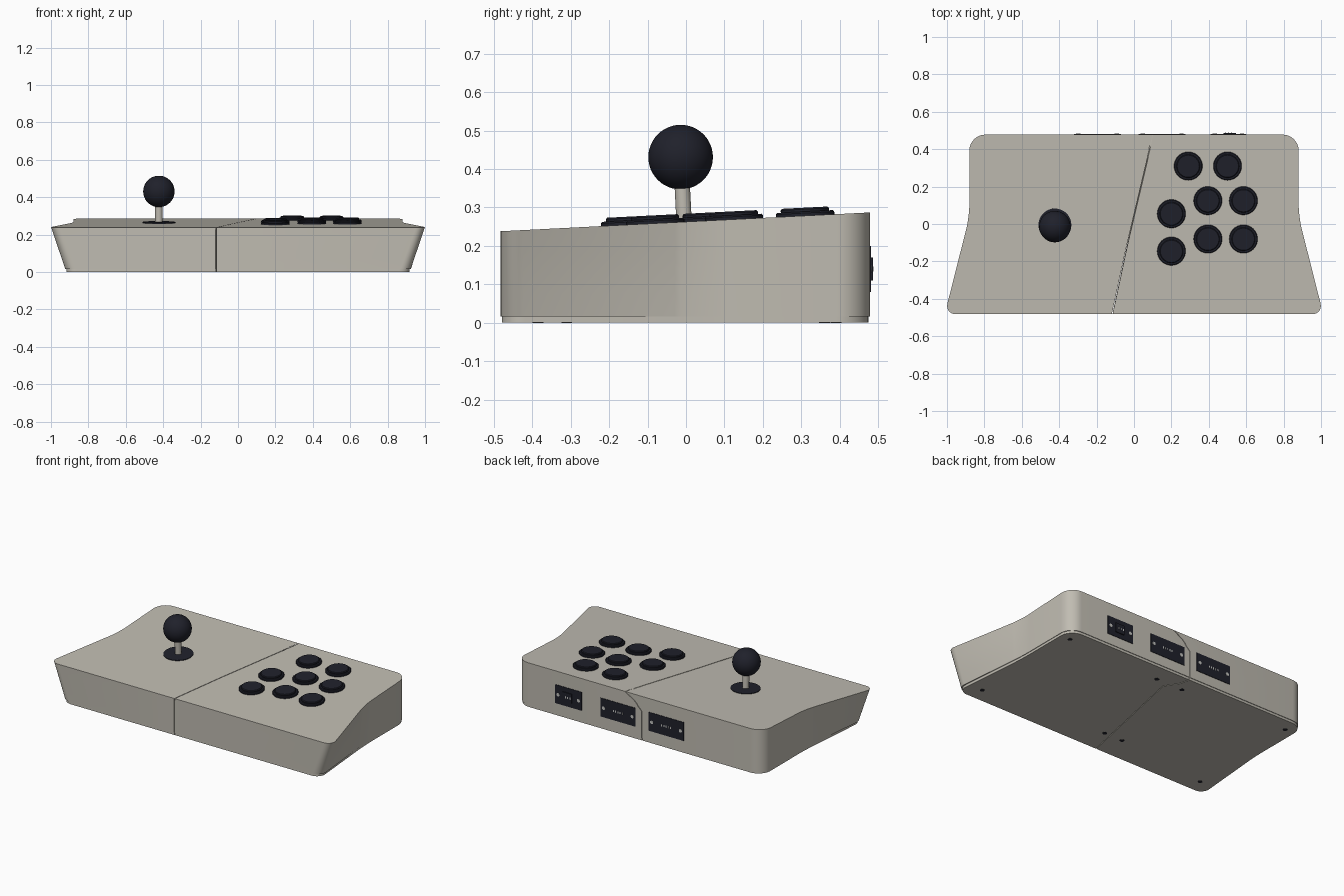
import bpy, bmesh, math
from mathutils import Vector

cube = bpy.data.objects.get("Cube")
if cube:
    bpy.data.objects.remove(cube)


def material(name, rgb):
    m = bpy.data.materials.new(name)
    m.use_nodes = True
    m.diffuse_color = (*rgb, 1)
    m.node_tree.nodes["Principled BSDF"].inputs["Base Color"].default_value = (*rgb, 1)
    return m


beige = material("warm_grey", (0.53, 0.505, 0.445))
dark = material("dark_navy", (0.014, 0.015, 0.024))
silver = material("light_metal", (0.55, 0.55, 0.53))

SLOPE = 0.0509
TILT = math.atan(SLOPE)


def top_z(y):
    return 0.2627 + SLOPE * y


def finish(name, bm, mat, smooth=True):
    bmesh.ops.recalc_face_normals(bm, faces=bm.faces)
    me = bpy.data.meshes.new(name)
    bm.to_mesh(me)
    bm.free()
    ob = bpy.data.objects.new(name, me)
    bpy.context.collection.objects.link(ob)
    if mat:
        me.materials.append(mat)
    if smooth:
        shade(ob)
    return ob


def select(ob):
    bpy.ops.object.select_all(action='DESELECT')
    ob.select_set(True)
    bpy.context.view_layer.objects.active = ob


def shade(ob):
    select(ob)
    bpy.ops.object.shade_smooth_by_angle(angle=math.radians(30))


def apply_modifier(ob, mod):
    select(ob)
    bpy.ops.object.modifier_apply(modifier=mod.name)


# Rounded case outline; the front half-width varies with height
def outline(front, inset=0.0, steps=8):
    half = [(0.88, 0.478, 0.085), (0.88, 0.04, 0.07), (front, -0.482, 0.06)]
    corners = half + [(-x, y, d) for x, y, d in reversed(half)]
    pts = []
    for i, (x, y, d) in enumerate(corners):
        c = Vector((x, y))
        prev = Vector(corners[i - 1][:2])
        nxt = Vector(corners[(i + 1) % len(corners)][:2])
        a = c + (prev - c).normalized() * d
        b = c + (nxt - c).normalized() * d
        ha, hb = a.lerp(c, 0.55), b.lerp(c, 0.55)
        for k in range(steps + 1):
            t = k / steps
            s = 1 - t
            pts.append(a * s**3 + ha * 3 * s * s * t + hb * 3 * s * t * t + b * t**3)
    return [Vector((p.x * (1 - inset / 0.9), p.y * (1 - inset / 0.48))) for p in pts]


def loft(name, rings, mat):
    bm = bmesh.new()
    loops = [[bm.verts.new(p) for p in ring] for ring in rings]
    for lo, hi in zip(loops, loops[1:]):
        n = len(lo)
        for i in range(n):
            j = (i + 1) % n
            bm.faces.new((lo[i], lo[j], hi[j], hi[i]))
    bm.faces.new(loops[0])
    bm.faces.new(loops[-1])
    return finish(name, bm, mat, False)


BOTTOM, TOP = 0.925, 1.012
rings = []
for k in range(5):
    t = k / 4
    ring = outline(BOTTOM + 0.005 + (TOP - BOTTOM - 0.005) * t)
    rings.append([(p.x, p.y, 0.017 + (top_z(p.y) - 0.017) * t) for p in ring])
case = loft("case", rings, beige)
base_plate = loft("base_plate", [[(p.x, p.y, z) for p in outline(BOTTOM, 0.003)]
                                 for z in (0.001, 0.0165)], beige)

# Seam that splits the case: a thin curved sheet used as a cutter
stations = [(-0.6, -0.142, -0.142), (0.32, 0.067, 0.052), (0.36, 0.076, 0.03),
            (0.40, 0.085, 0.0), (0.52, 0.108, -0.03)]
bm = bmesh.new()
grid = []
for y, upper, lower in stations:
    grid.append([bm.verts.new((lower + (upper - lower) * f, y, z))
                 for z, f in ((-0.05, 0), (0.19, 0), (0.23, 0.3), (0.285, 1), (0.4, 1))])
for a, b in zip(grid, grid[1:]):
    for i in range(len(a) - 1):
        bm.faces.new((a[i], a[i + 1], b[i + 1], b[i]))
bmesh.ops.triangulate(bm, faces=bm.faces)
seam = finish("seam_cutter", bm, None, False)
solid = seam.modifiers.new("thickness", 'SOLIDIFY')
solid.thickness = 0.004
solid.offset = 0
apply_modifier(seam, solid)
for ob in (case, base_plate):
    cut = ob.modifiers.new("seam", 'BOOLEAN')
    cut.operation = 'DIFFERENCE'
    cut.solver = 'EXACT'
    cut.object = seam
    apply_modifier(ob, cut)
    shade(ob)
bpy.data.objects.remove(seam)


# Turned parts, standing square to the sloping top
def lathe(name, profile, x, y, mat, segs=40, tilt=TILT, z=None):
    bm = bmesh.new()
    rows = [[bm.verts.new((r * math.cos(2 * math.pi * i / segs),
                           r * math.sin(2 * math.pi * i / segs), h)) for i in range(segs)]
            for r, h in profile]
    for lo, hi in zip(rows, rows[1:]):
        for i in range(segs):
            j = (i + 1) % segs
            bm.faces.new((lo[i], lo[j], hi[j], hi[i]))
    bm.faces.new(rows[0])
    bm.faces.new(rows[-1])
    ob = finish(name, bm, mat)
    ob.location = (x, y, top_z(y) if z is None else z)
    ob.rotation_euler.x = tilt
    return ob


# Push buttons
button = [(0.076, -0.004), (0.076, 0.007), (0.072, 0.011), (0.063, 0.011),
          (0.063, 0.017), (0.059, 0.021)]
spots = [(0.29, 0.31), (0.50, 0.31), (0.20, 0.055), (0.395, 0.125), (0.585, 0.125),
         (0.20, -0.145), (0.395, -0.08), (0.585, -0.08)]
for n, (x, y) in enumerate(spots):
    lathe(f"button_{n + 1}", button, x, y, dark)

# Joystick
SX, SY = -0.423, -0.005
lathe("stick_washer", [(0.088, -0.003), (0.088, 0.004), (0.085, 0.006)], SX, SY, dark, 48)
lathe("stick_shaft", [(0.02, 0.0), (0.02, 0.11)], SX, SY, beige, 24)
bm = bmesh.new()
bmesh.ops.create_uvsphere(bm, u_segments=48, v_segments=24, radius=0.084)
ball = finish("stick_ball", bm, dark)
ball.location = (SX, SY - 0.009, 0.431)


def box(name, x, y, z, sx, sy, sz, mat):
    bm = bmesh.new()
    bmesh.ops.create_cube(bm, size=1)
    bmesh.ops.scale(bm, vec=(sx, sy, sz), verts=bm.verts)
    bmesh.ops.translate(bm, vec=(x, y, z), verts=bm.verts)
    return finish(name, bm, mat, False)


# Rear connector panels with screws and contacts
BACK, PZ = 0.478, 0.14
for n, (x, w) in enumerate([(0.505, 0.19), (0.15, 0.25), (-0.195, 0.25)]):
    box(f"rear_panel_{n + 1}", x, BACK, PZ, w, 0.006, 0.12, dark)
    for side in (-1, 1):
        lathe(f"panel_screw_{n + 1}", [(0.011, 0), (0.011, 0.005)], x + side * (w / 2 - 0.022),
              BACK, silver, 16, -math.pi / 2, PZ)
    if n == 0:
        box("rear_socket", x + 0.007, BACK + 0.004, PZ, 0.065, 0.01, 0.06, dark)
    for k in range(3 if n == 0 else 5):
        px = x + (k - (1 if n == 0 else 2)) * 0.016
        box("contact", px, BACK + (0.009 if n == 0 else 0.003), PZ, 0.006, 0.002, 0.014, silver)

# Underside screws
for x, y in [(0.81, 0.39), (0.82, -0.385), (0.13, 0.36), (-0.06, 0.36),
             (-0.04, -0.31), (-0.17, -0.31), (-0.81, 0.39), (-0.82, -0.385)]:
    lathe("base_screw", [(0.014, 0), (0.014, 0.004)], x, y, dark, 16, 0, 0.0)
